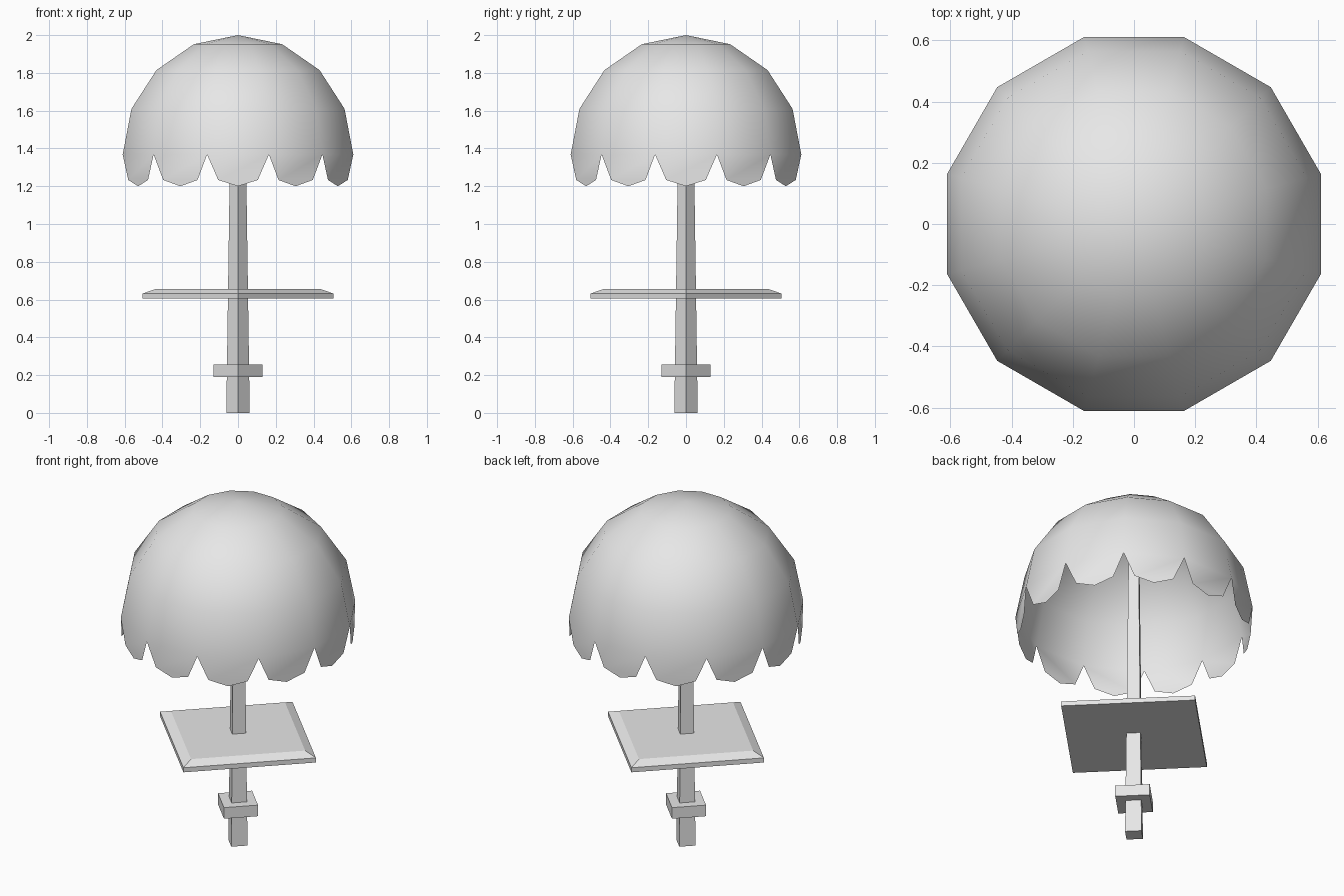
import bpy
import bmesh
from math import sin, cos, pi

cube = bpy.data.objects.get("Cube")
if cube:
    bpy.data.objects.remove(cube)

grey = bpy.data.materials.new("light_grey")
grey.use_nodes = True
grey.diffuse_color = (0.8, 0.8, 0.8, 1)
grey.node_tree.nodes["Principled BSDF"].inputs["Base Color"].default_value = (0.8, 0.8, 0.8, 1)


def add_object(name, bm, smooth=False):
    for f in bm.faces:
        f.smooth = smooth
    mesh = bpy.data.meshes.new(name)
    bm.to_mesh(mesh)
    bm.free()
    mesh.materials.append(grey)
    obj = bpy.data.objects.new(name, mesh)
    bpy.context.collection.objects.link(obj)
    return obj


def add_rings(bm, profile, sides, start=0.0):
    """Stack rings of (radius, height), low to high, and skin them."""
    rings = []
    for r, z in profile:
        angles = [start + 2 * pi * i / sides for i in range(sides)]
        rings.append([bm.verts.new((r * cos(a), r * sin(a), z)) for a in angles])
    for low, high in zip(rings, rings[1:]):
        for i in range(sides):
            j = (i + 1) % sides
            bm.faces.new((low[i], low[j], high[j], high[i]))
    return rings


def diamond_solid(name, profile):
    bm = bmesh.new()
    rings = add_rings(bm, profile, 4)
    bm.faces.new(rings[0][::-1])
    bm.faces.new(rings[-1])
    return add_object(name, bm)


# Square post, collar and bevelled table, all with corners on the axes
diamond_solid("pole", [(0.062, 0), (0.034, 1.96)])
diamond_solid("pole_collar", [(0.13, 0.19), (0.13, 0.255)])
diamond_solid("table_top", [(0.505, 0.605), (0.505, 0.632), (0.435, 0.656)])

# Canopy: open half sphere of twelve sides
RADIUS, RIM, SIDES = 0.632, 1.368, 12
bm = bmesh.new()
profile = [(RADIUS * cos(k * pi / 8), RIM + RADIUS * sin(k * pi / 8)) for k in range(4)]
rings = add_rings(bm, profile, SIDES, pi / SIDES)
apex = bm.verts.new((0, 0, RIM + RADIUS))
for i in range(SIDES):
    bm.faces.new((rings[-1][i], rings[-1][(i + 1) % SIDES], apex))

# Hanging scallop below each side of the rim
for i in range(SIDES):
    a, b = rings[0][i], rings[0][(i + 1) % SIDES]
    hem = []
    for t, z in ((0.18, 1.233), (0.5, 1.2), (0.82, 1.233)):
        p = a.co.lerp(b.co, t)
        hem.append(bm.verts.new((p.x, p.y, z)))
    bm.faces.new([a] + hem + [b])
add_object("canopy", bm, smooth=True)
